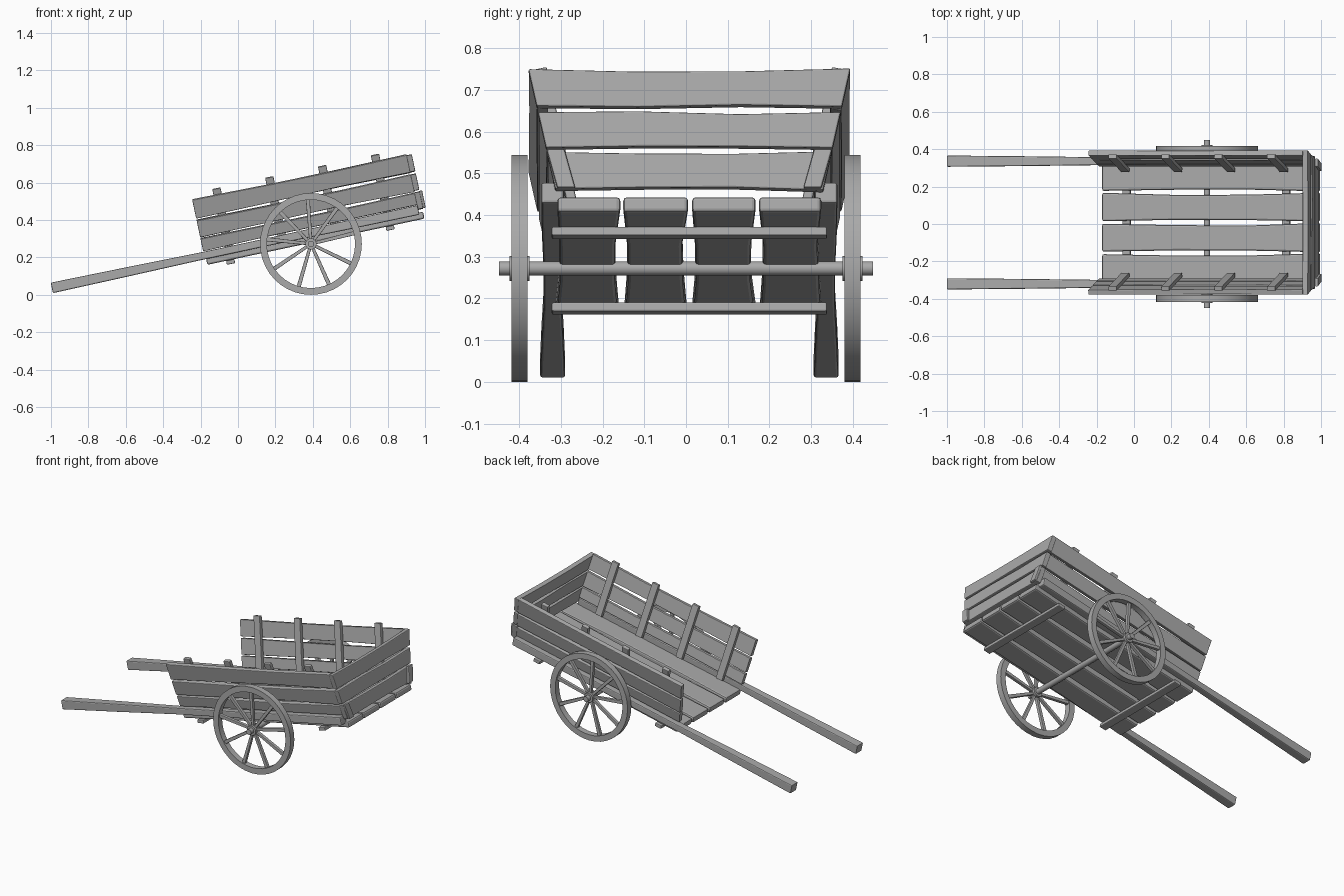
import bpy, bmesh, math, random
from mathutils import Vector, Matrix

random.seed(4)
if "Cube" in bpy.data.objects:
    bpy.data.objects.remove(bpy.data.objects["Cube"])

wood = bpy.data.materials.new("weathered_grey")
wood.use_nodes = True
wood.diffuse_color = (0.4, 0.4, 0.4, 1)
wood.node_tree.nodes["Principled BSDF"].inputs["Base Color"].default_value = (0.4, 0.4, 0.4, 1)

# Cart frame: origin on the axle, x along the bed, tilted nose-down onto the shafts
AXLE = Vector((0.39, 0, 0.272))
TILT = Matrix.Translation(AXLE) @ Matrix.Rotation(math.radians(-12), 4, "Y")
MID = 0.008     # the bed sits slightly off the axle centre
LEAN = 0.22     # outward slope of the side walls


def finish(name, bm, matrix, bevel=0.0):
    bmesh.ops.recalc_face_normals(bm, faces=bm.faces)
    mesh = bpy.data.meshes.new(name)
    bm.to_mesh(mesh)
    bm.free()
    obj = bpy.data.objects.new(name, mesh)
    bpy.context.collection.objects.link(obj)
    obj.matrix_world = matrix
    mesh.materials.append(wood)
    if bevel:
        mod = obj.modifiers.new("worn_edges", "BEVEL")
        mod.width = bevel
        mod.segments = 2
    return obj


def beam(name, a, b, across, width, thick, scales=(1, 1), flare=0.0,
         rough=0.0, taper_thick=False, bevel=0.004, matrix=TILT):
    """Hand-hewn board from a to b; scales vary its width along the length."""
    a, b, across = Vector(a), Vector(b), Vector(across).normalized()
    along = (b - a).normalized()
    normal = along.cross(across)
    bm = bmesh.new()
    rings = []
    last = len(scales) - 1
    for i, s in enumerate(scales):
        centre = a.lerp(b, i / last)
        slant = flare * (2 * i / last - 1)
        ring = []
        edges = [side * width / 2 * s + random.uniform(-rough, rough) for side in (-1, 1)]
        for side, depth in ((0, -1), (1, -1), (1, 1), (0, 1)):
            e = edges[side]
            d = depth * thick / 2 * (s if taper_thick else 1)
            ring.append(bm.verts.new(centre + across * e + normal * d + along * slant * e))
        rings.append(ring)
    for r, q in zip(rings, rings[1:]):
        for k in range(4):
            bm.faces.new((r[k], r[(k + 1) % 4], q[(k + 1) % 4], q[k]))
    bm.faces.new(rings[0])
    bm.faces.new(rings[-1])
    return finish(name, bm, matrix, bevel)


def lathe(name, profile, steps, matrix):
    """Closed (radius, y) profile spun around the y axis."""
    bm = bmesh.new()
    verts = [bm.verts.new((r, 0, 0)) for r, y in profile]
    for v, (r, y) in zip(verts, profile):
        v.co.y = y
    loop = [bm.edges.new((verts[i], verts[(i + 1) % len(verts)])) for i in range(len(verts))]
    bmesh.ops.spin(bm, geom=verts + loop, cent=(0, 0, 0), axis=(0, 1, 0),
                   angle=math.tau, steps=steps, use_duplicate=False)
    bmesh.ops.remove_doubles(bm, verts=bm.verts, dist=0.0001)
    obj = finish(name, bm, matrix)
    bpy.ops.object.select_all(action="DESELECT")
    obj.select_set(True)
    bpy.context.view_layer.objects.active = obj
    bpy.ops.object.shade_smooth_by_angle(angle=math.radians(35))


def wall_y(w):
    """Outer half-width of the bed at height w."""
    return 0.387 - LEAN * (0.36 - w)


WAIST = (1, 0.93, 0.9, 1)

# Floor planks and the battens beneath them
for i in range(4):
    y = MID - 0.243 + 0.162 * i
    beam(f"floor_plank_{i + 1}", (-0.565, y, 0.025), (0.622, y, 0.025), (0, 1, 0),
         0.152, 0.038, (1, 0.9, 0.88, 1), rough=0.003, bevel=0.009)
for name, u in (("front", -0.44), ("rear", 0.432)):
    beam(f"{name}_floor_batten", (u, MID - 0.33, -0.005), (u, MID + 0.33, -0.005),
         (1, 0, 0), 0.045, 0.022)

# Side walls, wall battens and shafts
for side, label in ((1, "left"), (-1, "right")):
    up = Vector((0, side * LEAN, 1)).normalized()
    for i, (low, high) in enumerate(((0.085, 0.153), (0.16, 0.253), (0.262, 0.362))):
        w = (low + high) / 2
        y = MID + side * (wall_y(w) - 0.015)
        beam(f"{label}_wall_board_{i + 1}", (-0.572, y, w), (0.6, y, w), up,
             high - low, 0.028, WAIST, rough=0.003)
    for i in range(4):
        u = -0.433 + 0.289 * i
        foot, head = (Vector((u, MID + side * (wall_y(w) - 0.041), w)) for w in (0.06, 0.395))
        beam(f"{label}_wall_batten_{i + 1}", foot, head, (1, 0, 0), 0.045, 0.024)
    y = MID + side * 0.328
    beam(f"{label}_shaft", (-1.404, y, 0.058), (0.6, y, 0.058), (0, 1, 0), 0.06, 0.057,
         (1, 0.88, 0.72, 0.72, 0.85, 0.9), taper_thick=True, bevel=0.006)
    # Short corner cleat on the tailboard
    beam(f"{label}_tail_cleat", (0.632, MID + side * 0.295, 0.062),
         (0.632, MID + side * 0.321, 0.157), (0, 1, 0), 0.043, 0.018)

# Tailboard
for i, (low, high) in enumerate(((0.06, 0.152), (0.16, 0.253), (0.262, 0.355))):
    w = (low + high) / 2
    half = wall_y(w)
    beam(f"tail_board_{i + 1}", (0.612, MID - half, w), (0.612, MID + half, w), (0, 0, 1),
         high - low, 0.03, WAIST, flare=LEAN, rough=0.003)

# Axle and spoked wheels
level = Matrix.Translation(AXLE)
lathe("axle", [(0, -0.449), (0.017, -0.449), (0.017, 0.449), (0, 0.449)], 16, level)
SPOKES = 9
for side, label in ((1, "left"), (-1, "right")):
    place = level @ Matrix.Translation((0, side * 0.399, 0))
    lathe(f"{label}_wheel_rim", [(0.236, -0.019), (0.272, -0.019), (0.272, 0.019), (0.236, 0.019)],
          40, place)
    lathe(f"{label}_wheel_hub", [(0, -0.024), (0.03, -0.024), (0.03, 0.024), (0, 0.024)],
          16, place)
    for i in range(SPOKES):
        a = math.radians(94) + math.tau * i / SPOKES
        ray = Vector((math.cos(a), 0, math.sin(a)))
        beam(f"{label}_wheel_spoke_{i + 1}", ray * 0.02, ray * 0.245, (-ray.z, 0, ray.x),
             0.022, 0.02, (0.75, 1), bevel=0.003, matrix=place)
